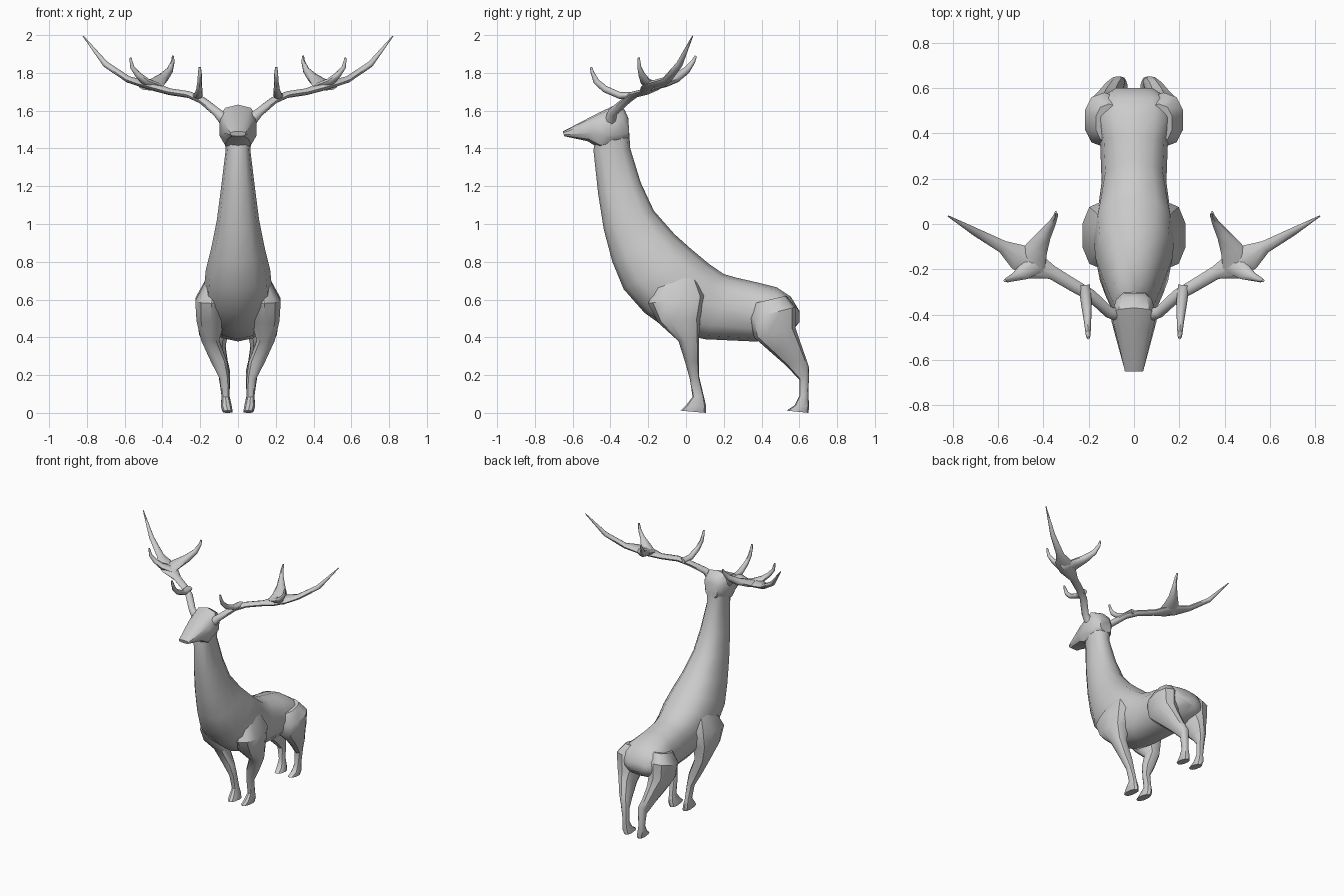
import bpy, bmesh
from math import cos, sin, pi, copysign, radians
from mathutils import Vector


def skin(bm, rings):
    """Bridge a list of closed rings and cap both ends."""
    rows = [[bm.verts.new(p) for p in r] for r in rings]
    n = len(rows[0])
    for a, b in zip(rows, rows[1:]):
        for i in range(n):
            j = (i + 1) % n
            bm.faces.new((a[i], a[j], b[j], b[i]))
    bm.faces.new(rows[0])
    bm.faces.new(rows[-1])


def oval(cx, ay, az, by, bz, w, n=12, square=0.85):
    """Cross-section spanning two side-view points, with half width w."""
    a, b = Vector((cx, ay, az)), Vector((cx, by, bz))
    mid, half, pts = (a + b) / 2, (b - a) / 2, []
    for i in range(n):
        t = 2 * pi * i / n
        c, s = (copysign(abs(v) ** square, v) for v in (cos(t), sin(t)))
        pts.append(mid + half * c + Vector((w * s, 0, 0)))
    return pts


def branch(bm, path, n=8):
    """Tapered tube along (x, y, z, half width, half thickness) points."""
    pts = [Vector(p[:3]) for p in path]
    rings = []
    for k, p in enumerate(path):
        d = (pts[min(k + 1, len(pts) - 1)] - pts[max(k - 1, 0)]).normalized()
        side = d.cross(Vector((0, 0, 1))).normalized()
        up = side.cross(d)
        rings.append([pts[k] + side * p[3] * cos(2 * pi * i / n)
                      + up * p[4] * sin(2 * pi * i / n) for i in range(n)])
    skin(bm, rings)


def finish(name, bm, mirror=False, angle=38):
    bmesh.ops.recalc_face_normals(bm, faces=bm.faces)
    me = bpy.data.meshes.new(name)
    bm.to_mesh(me)
    bm.free()
    me.shade_smooth()
    me.set_sharp_from_angle(angle=radians(angle))
    ob = bpy.data.objects.new(name, me)
    bpy.context.collection.objects.link(ob)
    if mirror:
        ob.modifiers.new("mirror", 'MIRROR').use_mirror_merge = False
    return ob


def loft(name, sections, mirror=False, **kw):
    bm = bmesh.new()
    skin(bm, [oval(*s, **kw) for s in sections])
    return finish(name, bm, mirror)


# neck and trunk: front/belly point, back point, half width
loft("neck_and_body", [
    (0, -.47, 1.50, -.305, 1.55, .085),
    (0, -.49, 1.39, -.295, 1.40, .065),
    (0, -.465, 1.16, -.24, 1.22, .090),
    (0, -.435, .97, -.17, 1.07, .112),
    (0, -.39, .80, -.06, .945, .142),
    (0, -.33, .655, .03, .865, .170),
    (0, -.22, .53, .12, .79, .180),
    (0, -.08, .43, .20, .735, .160),
    (0, .10, .39, .27, .715, .143),
    (0, .36, .378, .38, .69, .150),
    (0, .47, .385, .48, .665, .170),
    (0, .56, .43, .555, .615, .150),
    (0, .60, .48, .60, .54, .080)])

# head, muzzle to nape
loft("head", [
    (0, -.645, 1.465, -.652, 1.49, .042),
    (0, -.52, 1.438, -.46, 1.59, .083),
    (0, -.46, 1.40, -.37, 1.632, .102),
    (0, -.35, 1.42, -.325, 1.605, .082),
    (0, -.30, 1.45, -.305, 1.56, .050)], n=10, square=0.75)

# legs: shoulder or haunch down to hoof
loft("front_leg", [
    (.12, -.14, .72, .04, .76, .03),
    (.14, -.20, .58, .10, .62, .09),
    (.145, -.15, .48, .075, .50, .078),
    (.147, -.04, .38, .068, .39, .050),
    (.10, -.005, .27, .068, .27, .045),
    (.072, .02, .18, .070, .19, .027),
    (.066, .035, .085, .095, .085, .021),
    (.062, .0, .04, .107, .035, .030),
    (.055, -.03, .012, .105, .0, .028)], mirror=True, n=10)

loft("hind_leg", [
    (.11, .36, .58, .53, .62, .06),
    (.13, .34, .50, .58, .56, .09),
    (.13, .36, .40, .58, .45, .080),
    (.12, .45, .32, .60, .39, .055),
    (.095, .53, .25, .635, .29, .042),
    (.072, .60, .175, .652, .24, .032),
    (.066, .60, .09, .648, .09, .022),
    (.062, .575, .04, .652, .035, .030),
    (.055, .533, .012, .648, .0, .028)], mirror=True, n=10)

# antler: main beam and three tines
bm = bmesh.new()
branch(bm, [(.06, -.40, 1.54, .035, .035), (.11, -.39, 1.59, .025, .025),
            (.19, -.315, 1.655, .026, .020), (.26, -.275, 1.685, .028, .018),
            (.36, -.215, 1.70, .030, .018), (.44, -.185, 1.725, .060, .022),
            (.51, -.145, 1.745, .058, .020), (.58, -.10, 1.765, .028, .018),
            (.70, -.035, 1.845, .018, .017), (.82, .035, 1.995, .003, .003)])
branch(bm, [(.22, -.27, 1.68, .025, .018), (.21, -.35, 1.68, .024, .018),
            (.205, -.43, 1.715, .016, .018), (.203, -.475, 1.755, .012, .016),
            (.202, -.495, 1.80, .010, .010), (.202, -.503, 1.83, .006, .006)])
branch(bm, [(.46, -.19, 1.725, .07, .020), (.43, -.11, 1.75, .050, .026),
            (.395, -.05, 1.775, .030, .026), (.36, .005, 1.815, .016, .020),
            (.345, .038, 1.86, .010, .012), (.345, .052, 1.89, .005, .006)])
branch(bm, [(.44, -.17, 1.73, .055, .020), (.49, -.215, 1.755, .034, .020),
            (.53, -.235, 1.79, .018, .017), (.56, -.247, 1.83, .011, .012),
            (.57, -.25, 1.88, .006, .006)])
finish("antler", bm, mirror=True, angle=50)
